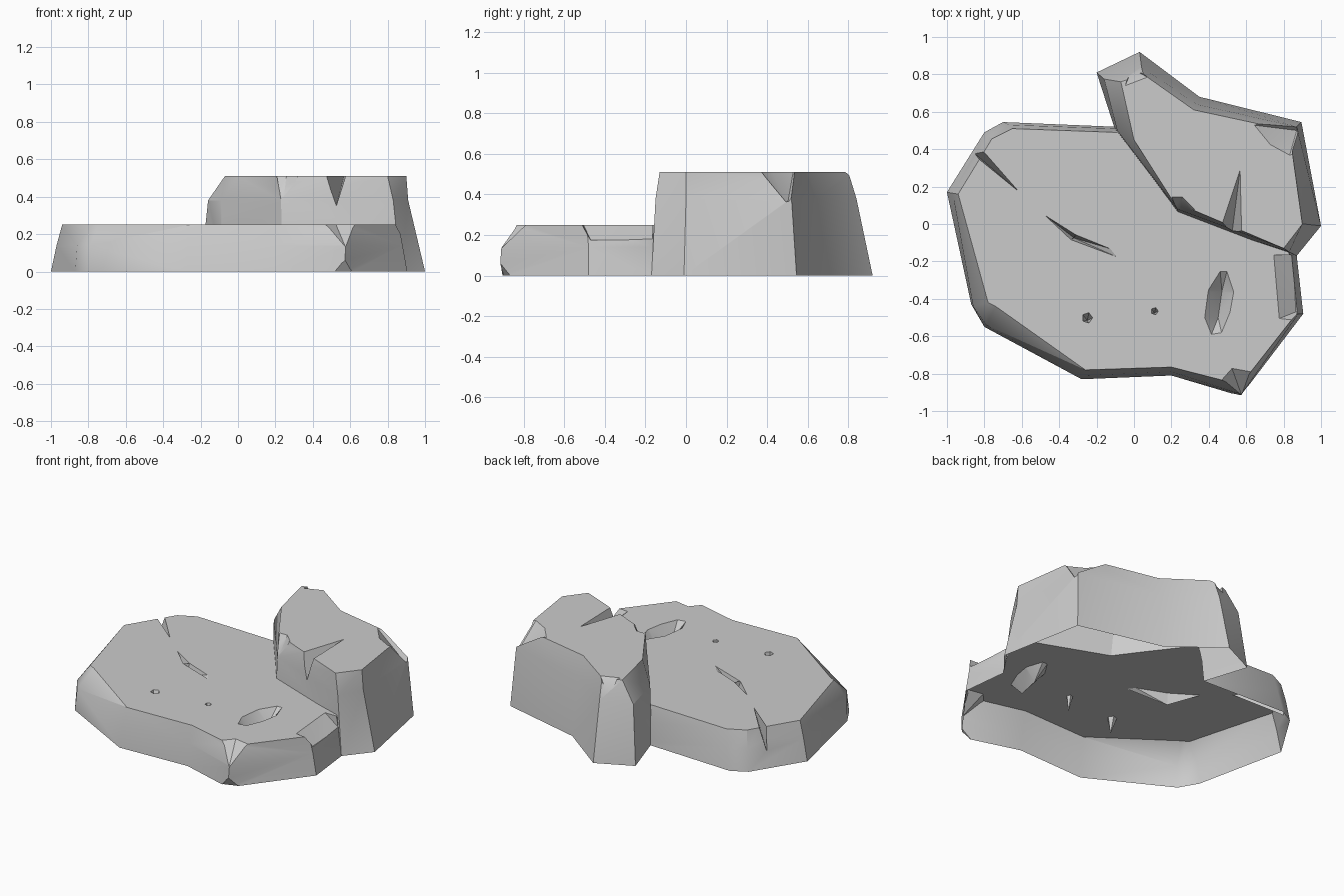
import bpy
import bmesh
import math
from mathutils import Vector

cube = bpy.data.objects.get("Cube")
if cube:
    bpy.data.objects.remove(cube, do_unlink=True)

stone = bpy.data.materials.new("grey stone")
stone.use_nodes = True
grey = (0.6, 0.6, 0.6, 1)
stone.diffuse_color = grey
stone.node_tree.nodes["Principled BSDF"].inputs["Base Color"].default_value = grey


def make_object(name, bm):
    bmesh.ops.recalc_face_normals(bm, faces=bm.faces)
    mesh = bpy.data.meshes.new(name)
    bm.to_mesh(mesh)
    bm.free()
    mesh.materials.append(stone)
    obj = bpy.data.objects.new(name, mesh)
    bpy.context.collection.objects.link(obj)
    return obj


def loft(name, levels, corners):
    """Solid whose corners each give an (x, y) at every level."""
    bm = bmesh.new()
    rings = [[bm.verts.new((*corner[i], z)) for corner in corners]
             for i, z in enumerate(levels)]
    count = len(corners)
    for low, high in zip(rings, rings[1:]):
        for i in range(count):
            j = (i + 1) % count
            bm.faces.new((low[i], low[j], high[j], high[i]))
    bm.faces.new(rings[0][::-1])
    bm.faces.new(rings[-1])
    bmesh.ops.triangulate(bm, faces=[f for f in bm.faces if len(f.verts) == 4])
    return make_object(name, bm)


def hull(points):
    bm = bmesh.new()
    for point in points:
        bm.verts.new(point)
    made = bmesh.ops.convex_hull(bm, input=bm.verts)
    spare = {g for g in made["geom_interior"] + made["geom_unused"]
             if isinstance(g, bmesh.types.BMVert)}
    bmesh.ops.delete(bm, geom=list(spare), context="VERTS")
    cutter = make_object("cutter", bm)
    cutter.hide_render = True
    return cutter


def combine(target, other, operation):
    """Apply a boolean and discard the second object."""
    mod = target.modifiers.new(operation, "BOOLEAN")
    mod.operation = operation
    mod.solver = "EXACT"
    mod.object = other
    bpy.context.view_layer.objects.active = target
    bpy.ops.object.modifier_apply(modifier=mod.name)
    bpy.data.objects.remove(other, do_unlink=True)


LOW, HIGH = 0.25, 0.51

# Broad lower ledge
rock = loft("rock_ledge", (0, 0.14, LOW), [
    ((-1, .17), (-.97, .165), (-.94, .16)),
    ((-.87, -.43), (-.86, -.44), (-.78, -.42)),
    ((-.8, -.55), (-.79, -.54), (-.74, -.44)),
    ((-.28, -.83), (-.27, -.81), (-.26, -.78)),
    ((.2, -.81), (.2, -.79), (.2, -.765)),
    ((.57, -.92), (.575, -.91), (.57, -.86)),
    ((.905, -.48), (.88, -.48), (.86, -.49)),
    ((.87, -.17), (.85, -.17), (.83, -.16)),
    ((.7, .1),) * 3,
    ((.1, .5),) * 3,
    ((-.1, .52), (-.1, .51), (-.1, .49)),
    ((-.7, .545), (-.67, .53), (-.65, .51)),
    ((-.8, .49), (-.78, .475), (-.76, .455)),
])

# Raised step at the back
step = loft("raised_step", (0, 0.38, HIGH), [
    ((-.2, .81), (-.16, .775), (-.07, .76)),
    ((-.1, .5), (-.09, .5), (0, .45)),
    ((.24, .04), (.23, .08), (.21, .12)),
    ((.87, -.17), (.83, -.15), (.8, -.13)),
    ((1, -.01), (.91, 0), (.9, 0)),
    ((.895, .545), (.87, .52), (.83, .5)),
    ((.35, .68), (.335, .64), (.32, .61)),
    ((.03, .92), (.04, .84), (.05, .8)),
])
combine(rock, step, "UNION")


def gouge(outline, top, deep):
    """Cut a hollow from an outline just above a top down to deep points."""
    points = [(x, y, top + 0.01) for x, y in outline] + deep
    combine(rock, hull(points), "DIFFERENCE")


# Notches and crack in the raised step
gouge([(.63, .53), (.72, .42), (.83, .36), (.95, .4), (.9, .6)], HIGH, [(.87, .5, .35)])
gouge([(.2, .15), (.26, .15), (.33, .08), (.24, 0)], HIGH, [(.24, .05, .36)])
gouge([(.57, .31), (.45, -.05), (.58, -.1)], HIGH, [(.52, -.08, .33)])
gouge([(-.05, .73), (0, .81), (.08, .78), (0, .9)], HIGH, [(-.01, .83, .42)])

# Cracks in the ledge
gouge([(-.6, .16), (-.87, .38), (-.82, .41)], LOW, [(-.89, .41, .08)])
gouge([(-.5, .065), (-.31, -.055), (-.34, -.085)], LOW, [(-.32, -.075, .18)])
gouge([(-.31, -.055), (-.1, -.14), (-.06, -.19), (-.34, -.085)], LOW, [(-.32, -.075, .18)])

# Long shallow hollow
gouge([(.37, -.5), (.39, -.35), (.46, -.24), (.5, -.24),
       (.54, -.36), (.52, -.47), (.47, -.59), (.41, -.6)],
      LOW, [(.45, -.5, .16), (.47, -.36, .17)])

# Small pits
for x, y, radius in ((-.25, -.5, .032), (.11, -.465, .022)):
    ring = [Vector((x, y)) + radius * Vector((math.cos(a), math.sin(a)))
            for a in (math.tau * i / 5 for i in range(5))]
    gouge([tuple(p) for p in ring], LOW, [(x, y - radius / 2, .15)])

# Broken edges of the ledge
gouge([(.735, -.165), (.765, -.51), (.95, -.53), (.95, -.165)], LOW,
      [(.865, -.47, .175), (.85, -.165, .175), (.95, -.47, .175), (.95, -.165, .175)])
gouge([(.44, -.85), (.52, -.76), (.63, -.78), (.66, -.95), (.44, -.95)], LOW,
      [(.575, -.915, .13)])
gouge([], 0, [(.51, -.895, -.01), (.64, -.85, -.01), (.575, -.92, .07),
              (.64, -1, -.01), (.51, -1, -.01)])

# Leave the underside open
bm = bmesh.new()
bm.from_mesh(rock.data)
base = [f for f in bm.faces if all(v.co.z < 0.001 for v in f.verts)]
bmesh.ops.delete(bm, geom=base, context="FACES")
bm.to_mesh(rock.data)
bm.free()

bpy.ops.object.select_all(action="DESELECT")
rock.select_set(True)
bpy.context.view_layer.objects.active = rock
bpy.ops.object.shade_smooth_by_angle(angle=math.radians(30))
